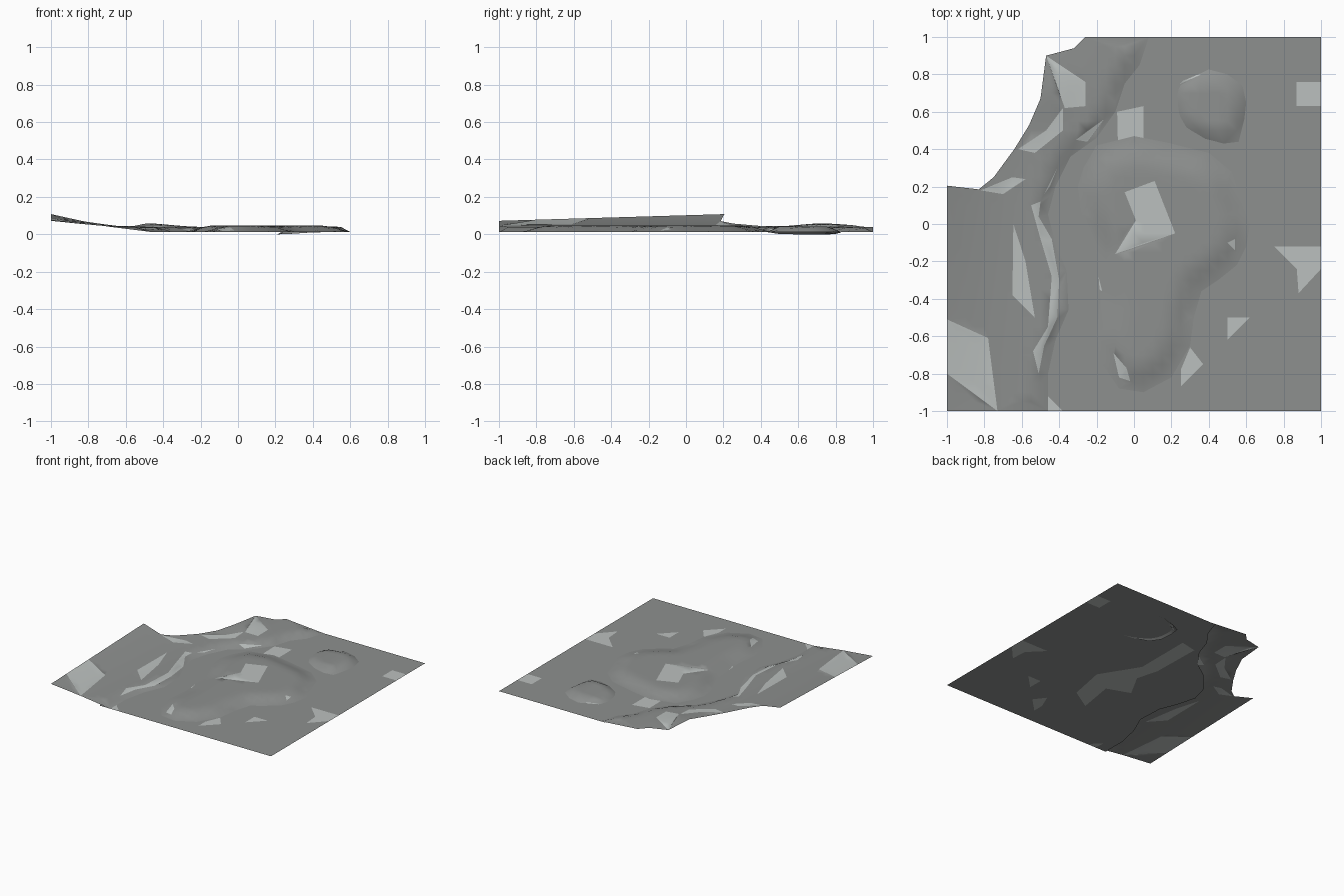
import bpy, math
from mathutils import Vector
from mathutils.geometry import delaunay_2d_cdt, intersect_point_line

if "Cube" in bpy.data.objects:
    bpy.data.objects.remove(bpy.data.objects["Cube"])


def material(name, col):
    m = bpy.data.materials.new(name)
    m.diffuse_color = (*col, 1)
    m.use_nodes = True
    m.node_tree.nodes["Principled BSDF"].inputs["Base Color"].default_value = m.diffuse_color
    return m


ROCK = material("rock_grey", (0.27, 0.28, 0.275))
PALE = material("pale_patch", (0.5, 0.53, 0.52))


def inside(p, poly):
    hit = False
    for (ax, ay), (bx, by) in zip(poly, poly[1:] + poly[:1]):
        if (ay > p[1]) != (by > p[1]) and p[0] < (bx - ax) * (p[1] - ay) / (by - ay) + ax:
            hit = not hit
    return hit


def dist(p, line):
    p, best = Vector(p), 9
    for a, b in zip(line, line[1:]):
        a, b = Vector(a), Vector(b)
        q, t = intersect_point_line(p, a, b)
        q = a + (b - a) * min(1, max(0, t))
        best = min(best, (p - q.to_2d() if len(q) == 3 else p - q).length)
    return best


def ease(t):
    t = min(1, max(0, t))
    return t * t * (3 - 2 * t)


def sheet(name, outline, height, patches, step):
    # triangulated terrain sheet, with the pale patches cut in as constraint loops
    pts, edges = [], []
    for loop in [outline] + patches:
        s, n = len(pts), len(loop)
        pts += [Vector(p) for p in loop]
        edges += [(s + i, s + (i + 1) % n) for i in range(n)]
    n = int(2 / step)
    for i in range(n + 1):
        for j in range(n + 1):
            p = (-1 + 2 * i / n, -1 + 2 * j / n)
            if inside(p, outline) and dist(p, outline + outline[:1]) > step * 0.3:
                pts.append(Vector(p))
    out = delaunay_2d_cdt(pts, edges, [], 0, 1e-5)
    verts, faces, marks = out[0], [], []
    for f in out[2]:
        a, b, c = [verts[i] for i in f[:3]]
        mid = (a + b + c) / 3
        area = (b - a).cross(c - a)
        if abs(area) > 1e-7 and inside(mid, outline):
            faces.append(list(f) if area > 0 else list(f)[::-1])
            marks.append(any(inside(mid, q) for q in patches))
    used = sorted({i for f in faces for i in f})
    idx = {v: k for k, v in enumerate(used)}
    me = bpy.data.meshes.new(name)
    me.from_pydata([(verts[i].x, verts[i].y, height(verts[i].x, verts[i].y)) for i in used],
                   [], [[idx[i] for i in f] for f in faces])
    me.materials.append(ROCK)
    me.materials.append(PALE)
    for poly, m in zip(me.polygons, marks):
        poly.material_index = int(m)
        poly.use_smooth = True
    ob = bpy.data.objects.new(name, me)
    bpy.context.collection.objects.link(ob)
    return ob


# winding foot of the western bank
foot = [(-.46, -1), (-.46, -.8), (-.42, -.62), (-.35, -.46), (-.36, -.25), (-.42, -.1),
        (-.46, .05), (-.42, .2), (-.34, .36), (-.2, .46), (-.1, .6), (-.05, .75),
        (.03, .85), (.08, 1)]

# flat ground, tucked a little way under the bank
ground_edge = [(x - (.1 if y < .3 else .04), y) for x, y in foot]
sheet("ground", ground_edge + [(1, 1), (1, -1)], lambda x, y: .012, [
    [(.87, .76), (1, .76), (1, .63), (.87, .63)],
    [(.75, -.12), (1, -.12), (1, -.24), (.88, -.37), (.87, -.24)],
    [(.5, -.5), (.62, -.5), (.5, -.62)],
    [(.3, -.66), (.37, -.75), (.25, -.87), (.25, -.78)],
    [(-.47, -.91), (-.38, -1), (-.46, -1)],
    [(.18, -.46), (.24, -.15), (.05, .155), (.05, .63), (-.09, .6), (-.08, .18),
     (-.03, 0), (-.14, -.2), (.05, -.27), (0, -.57)]], .125)


# raised western bank
def bank_height(x, y):
    z = .012 + .026 * ease((dist((x, y), foot) - .005) / .075)
    rise = max(0, (-x - .55) / .45)
    z += .034 * rise ** 1.6 * (1 + 1.05 * ((y + 1) / 1.2))
    return z + .021 * math.exp(-((x + .5) ** 2 + (y - .74) ** 2) / .035)


sheet("west_bank", foot + [(-.26, 1), (-.32, .94), (-.47, .9), (-.5, .67), (-.56, .53),
      (-.64, .4), (-.75, .25), (-.83, .185), (-1, .205), (-1, -1)], bank_height, [
    [(-1, -.51), (-.78, -.61), (-.73, -1), (-1, -.8)],
    [(-.645, 0), (-.58, -.2), (-.53, -.5), (-.65, -.38)],
    [(-.82, .18), (-.65, .25), (-.58, .24), (-.7, .16)],
    [(-.47, .9), (-.26, .76), (-.26, .63), (-.37, .62)],
    [(-.62, .4), (-.47, .5), (-.38, .62), (-.38, .5), (-.53, .38)],
    [(-.55, .1), (-.5, -.08), (-.44, -.28), (-.46, -.55), (-.54, -.68), (-.51, -.8),
     (-.48, -.65), (-.41, -.5), (-.4, -.3), (-.44, -.08), (-.51, .04), (-.5, .12)],
    [(-.31, .45), (-.16, .56), (-.25, .44)],
    [(-.48, .16), (-.41, .3), (-.45, .2)]], .05)

# broad central mound
mound = [(-.27, .3), (-.2, .42), (0, .47), (.2, .43), (.4, .38), (.52, .28), (.58, .1),
         (.62, 0), (.6, -.12), (.55, -.22), (.45, -.3), (.36, -.36), (.32, -.5),
         (.3, -.65), (.2, -.82), (.05, -.9), (-.08, -.88), (-.17, -.75), (-.2, -.6),
         (-.18, -.4), (-.2, -.15), (-.28, .05), (-.3, .2)]
sheet("central_mound", mound,
      lambda x, y: .012 + .034 * ease(dist((x, y), mound + mound[:1]) / .15), [
    [(-.05, .17), (.11, .23), (.22, -.05), (-.1, -.16), (.01, .02)],
    [(-.19, -.28), (-.17, -.36), (-.185, -.35)],
    [(-.11, -.69), (-.04, -.77), (-.02, -.84), (-.08, -.82)],
    [(.5, -.1), (.54, -.08), (.54, -.14)]], .05)

# small mound whose western rim sinks below the ground
knoll = [(.21, .68), (.22, .77), (.28, .8), (.4, .83), (.5, .8), (.58, .74), (.6, .65),
         (.59, .56), (.56, .44), (.48, .43), (.38, .45), (.27, .5), (.22, .58)]
sheet("small_mound", knoll,
      lambda x, y: .012 * ease((x - .21) / .25)
      + .03 * ease(dist((x, y), knoll + knoll[:1]) / .06),
      [[(.23, .74), (.28, .79), (.36, .8)]], .05)
